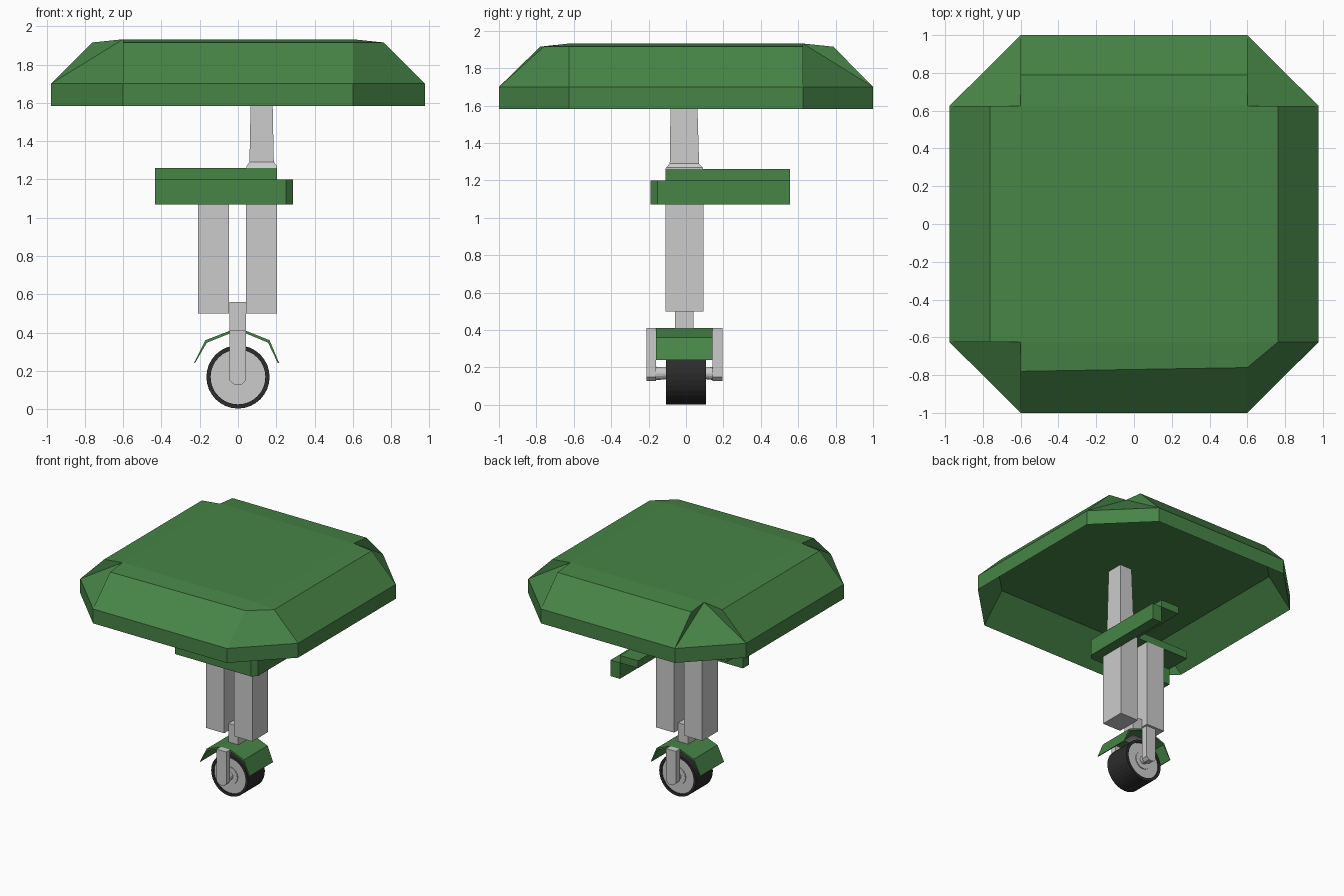
import bpy, bmesh, math

if "Cube" in bpy.data.objects:
    bpy.data.objects.remove(bpy.data.objects["Cube"])


def material(name, rgb):
    m = bpy.data.materials.new(name)
    m.diffuse_color = (*rgb, 1)
    m.use_nodes = True
    m.node_tree.nodes["Principled BSDF"].inputs["Base Color"].default_value = m.diffuse_color
    return m


GREEN = material("green", (0.063, 0.232, 0.063))
BLACK = material("rubber", (0.025, 0.025, 0.025))


def build(name, faces, mat=None):
    """Make an object from faces given as point lists; shared points are welded."""
    bm = bmesh.new()
    for f in faces:
        bm.faces.new([bm.verts.new(p) for p in f])
    bmesh.ops.remove_doubles(bm, verts=bm.verts, dist=1e-5)
    bmesh.ops.recalc_face_normals(bm, faces=bm.faces)
    me = bpy.data.meshes.new(name)
    bm.to_mesh(me)
    bm.free()
    ob = bpy.data.objects.new(name, me)
    bpy.context.collection.objects.link(ob)
    if mat:
        me.materials.append(mat)
    return ob


def bridge(a, b):
    n = len(a)
    return [[a[i], a[(i + 1) % n], b[(i + 1) % n], b[i]] for i in range(n)]


def prism(name, outline, lo, hi, axis="z", mat=None):
    """Extrude an outline along z, or an (x, z) outline along y."""
    def ring(h):
        return [(u, v, h) if axis == "z" else (u, h, v) for u, v in outline]
    a, b = ring(lo), ring(hi)
    return build(name, bridge(a, b) + [a, b], mat)


def box(name, x, y, z, mat=None):
    return prism(name, [(x[0], y[0]), (x[1], y[0]), (x[1], y[1]), (x[0], y[1])], *z, mat=mat)


def turned(name, profile, zc, n=32, mat=None, closed=False):
    """Revolve (radius, y) points about the wheel axis."""
    rings = [[(r * math.cos(2 * math.pi * i / n), y, zc + r * math.sin(2 * math.pi * i / n))
              for i in range(n)] for r, y in profile]
    faces = [f for a, b in zip(rings, rings[1:]) for f in bridge(a, b)]
    faces += bridge(rings[-1], rings[0]) if closed else [rings[0], rings[-1]]
    return build(name, faces, mat)


# Canopy: cut-corner shell, three notched top corners and one bevelled corner
CX, CY = 0.6, 0.625


def octagon(hx, hy, z):
    return [(-CX, -hy, z), (CX, -hy, z), (hx, -CY, z), (hx, CY, z),
            (CX, hy, z), (-CX, hy, z), (-hx, CY, z), (-hx, -CY, z)]


low, mid = octagon(0.977, 1, 1.583), octagon(0.977, 1, 1.70)
top = octagon(0.762, 0.788, 1.915)
top[0], top[1] = (-CX, -0.78, 1.915), (CX, -0.76, 1.915)
inner = octagon(0.775, 0.80, 1.79)
R = [(x, y, 1.932) for x, y in ((-CX, -CY), (CX, -CY), (CX, CY), (-CX, CY))]
faces = bridge(low, mid) + bridge(low, inner) + [inner, R]
for k in range(4):
    a, b, c = 2 * k, 2 * k + 1, (2 * k + 2) % 8
    r, r2 = R[k], R[(k + 1) % 4]
    faces += [[mid[a], mid[b], top[b], top[a]], [top[a], top[b], r2, r]]
    if k == 0:
        faces += [[mid[b], mid[c], top[c], top[b]], [top[b], top[c], r2]]
    else:
        faces += [[mid[b], mid[c], r2], [mid[b], top[b], r2], [mid[c], top[c], r2]]
build("canopy", faces, GREEN)


# Pole with flared foot
def pole_ring(x0, x1, y0, y1, z):
    return [(x0, y0, z), (x1, y0, z), (x1, y1, z), (x0, y1, z)]


rings = [pole_ring(0.045, 0.203, -0.11, 0.093, 1.26), pole_ring(0.045, 0.203, -0.105, 0.088, 1.27),
         pole_ring(0.06, 0.187, -0.087, 0.07, 1.29), pole_ring(0.07, 0.177, -0.08, 0.055, 1.795)]
build("pole", [f for a, b in zip(rings, rings[1:]) for f in bridge(a, b)] + [rings[0], rings[-1]])

# L-shaped shelf with a skirt along its outer edges
prism("shelf", [(-0.433, -0.11), (0.203, -0.11), (0.203, 0.557), (0.04, 0.557),
                (0.04, 0.093), (-0.433, 0.093)], 1.20, 1.26, mat=GREEN)
prism("skirt", [(-0.433, -0.19), (0.25, -0.19), (0.287, -0.153), (0.287, 0.557),
                (0.203, 0.557), (0.203, -0.11), (-0.433, -0.11)], 1.07, 1.20, mat=GREEN)

# Legs
box("right_leg", (0.042, 0.205), (-0.11, 0.093), (0.5, 1.2))
box("left_leg", (-0.21, -0.047), (-0.11, 0.093), (0.5, 1.2))

# Caster: stem, fork sides, fender
box("stem", (-0.045, 0.042), (-0.058, 0.04), (0.39, 0.56))
fork = [(-0.045, 0.41), (-0.045, 0.15), (-0.02, 0.128), (0.02, 0.128), (0.042, 0.15), (0.042, 0.41)]
prism("front_fork", fork, -0.21, -0.16, "y")
prism("back_fork", fork, 0.143, 0.195, "y")
arch = [(-0.23, 0.24), (-0.17, 0.36), (-0.04, 0.41), (0.04, 0.41), (0.165, 0.36), (0.215, 0.24)]
under = [(-0.225, 0.24), (-0.163, 0.347), (-0.04, 0.396), (0.04, 0.396), (0.157, 0.347), (0.208, 0.24)]
prism("fender", arch + under[::-1], -0.16, 0.143, "y", GREEN)

# Wheel: tyre ring, hub disc with raised boss, axle
turned("tyre", [(0.143, -0.108), (0.165, -0.108), (0.165, 0.108), (0.143, 0.108)],
       0.168, mat=BLACK, closed=True)
turned("hub", [(0.145, -0.10), (0.145, 0.10)], 0.168)
turned("hub_boss", [(0.07, -0.107), (0.07, 0.107)], 0.168, n=16)
turned("axle", [(0.04, -0.20), (0.03, -0.10), (0.03, 0.10), (0.04, 0.19)], 0.168, n=16)
